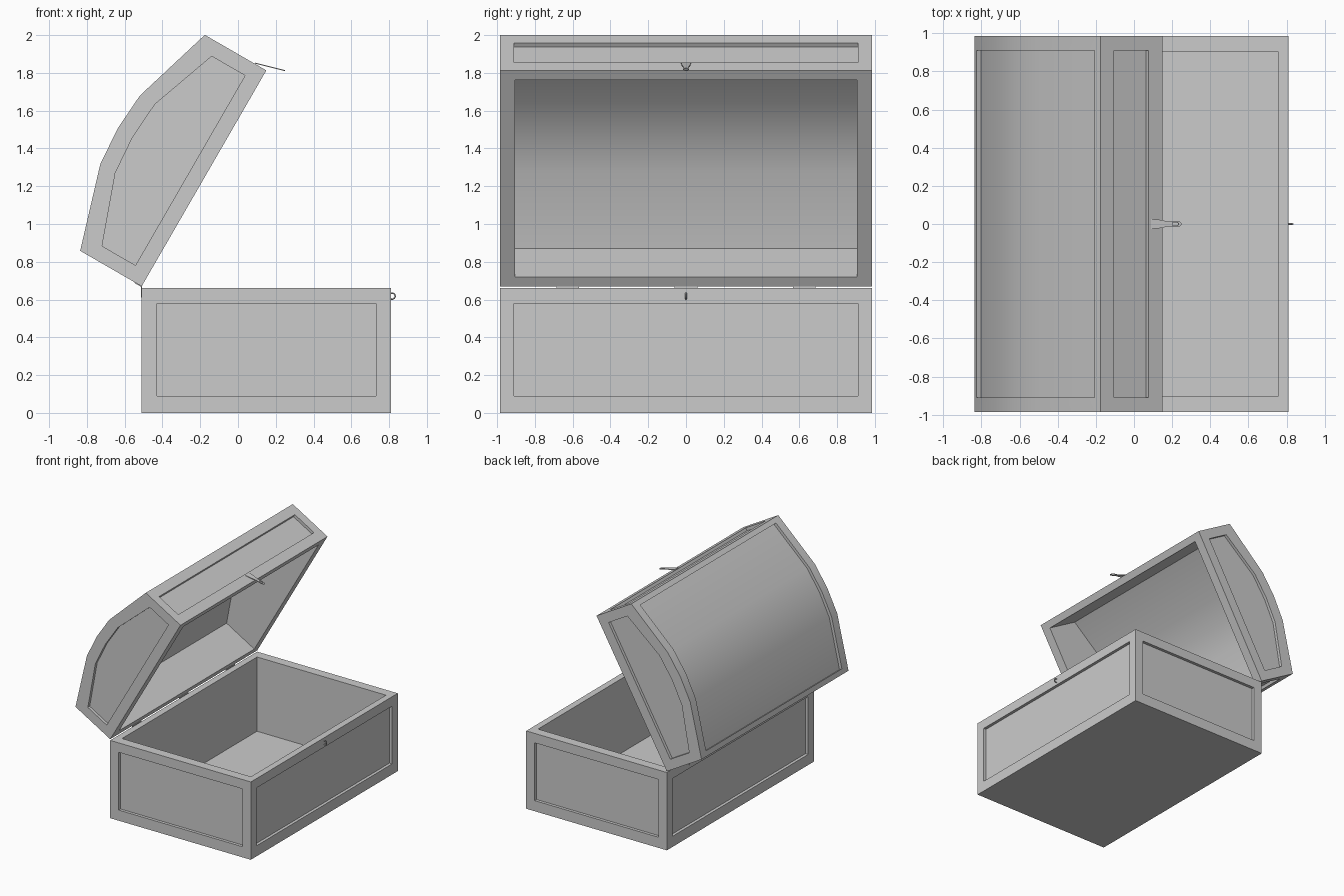
import bpy, bmesh, math
from mathutils import Matrix

cube = bpy.data.objects.get("Cube")
if cube:
    bpy.data.objects.remove(cube, do_unlink=True)

grey = bpy.data.materials.new("plain_grey")
grey.use_nodes = True
GREY = (0.6, 0.6, 0.6, 1)
grey.diffuse_color = GREY
grey.node_tree.nodes["Principled BSDF"].inputs["Base Color"].default_value = GREY

HALF = 0.985      # half the chest's length
WIDTH = 1.32
PANEL = 0.91      # half-length of the long sunken panels
DEPTH = 0.025     # how far panels are sunk
BODY = Matrix.Identity(4)
LID = Matrix.Translation((-0.51, 0, 0.67)) @ Matrix.Rotation(math.radians(-60), 4, 'Y')


def prism(name, profile, y0, y1, frame=BODY):
    """Extrude an x-z profile along y."""
    bm = bmesh.new()
    face = bm.faces.new([bm.verts.new((x, y0, z)) for x, z in profile])
    grown = bmesh.ops.extrude_face_region(bm, geom=[face])["geom"]
    verts = [v for v in grown if isinstance(v, bmesh.types.BMVert)]
    bmesh.ops.translate(bm, vec=(0, y1 - y0, 0), verts=verts)
    bmesh.ops.recalc_face_normals(bm, faces=bm.faces)
    bm.transform(frame)
    mesh = bpy.data.meshes.new(name)
    bm.to_mesh(mesh)
    bm.free()
    mesh.materials.append(grey)
    obj = bpy.data.objects.new(name, mesh)
    bpy.context.collection.objects.link(obj)
    return obj


def rect(x0, x1, z0, z1):
    return [(x0, z0), (x1, z0), (x1, z1), (x0, z1)]


def activate(obj):
    bpy.ops.object.select_all(action='DESELECT')
    obj.select_set(True)
    bpy.context.view_layer.objects.active = obj


def carve(obj, cuts, frame=BODY):
    """Subtract a list of (profile, y0, y1) prisms, then shade."""
    activate(obj)
    for profile, y0, y1 in cuts:
        cutter = prism("cutter", profile, y0, y1, frame)
        cutter.hide_render = True
        mod = obj.modifiers.new("cut", 'BOOLEAN')
        mod.operation = 'DIFFERENCE'
        mod.solver = 'EXACT'
        mod.object = cutter
        bpy.ops.object.modifier_apply(modifier=mod.name)
        bpy.data.objects.remove(cutter, do_unlink=True)
    bpy.ops.object.shade_smooth_by_angle(angle=math.radians(30))


def end_cuts(profile):
    """The same sunken panel on both ends."""
    return [(profile, -HALF - 0.1, -HALF + DEPTH), (profile, HALF - DEPTH, HALF + 0.1)]


# Chest body: open box with a sunken panel on each side
x0, x1, top = -0.51, 0.81, 0.66
body = prism("chest_body", rect(x0, x1, 0, top), -HALF, HALF)
carve(body, [
    (rect(x0 + 0.055, x1 - 0.055, 0.03, top + 0.2), -0.905, 0.905),
    (rect(x1 - DEPTH, x1 + 0.1, 0.09, 0.58), -PANEL, PANEL),
    (rect(x0 - 0.1, x0 + DEPTH, 0.09, 0.58), -PANEL, PANEL),
] + end_cuts(rect(x0 + 0.08, x1 - 0.08, 0.09, 0.58)))


# Lid: hollow arched prism, tipped back about the hinge line
def arch(margin, shoulder, drop):
    """Arched lid profile, inset at the ends and lowered at the crown."""
    return [(margin, shoulder), (0.45, 0.513 - drop), (0.66, 0.528 - drop),
            (0.87, 0.513 - drop), (WIDTH - margin, shoulder)]


def closed(curve, z):
    return curve + [(curve[-1][0], z), (curve[0][0], z)]


lid = prism("lid", closed(arch(0, 0.376, 0), 0), -HALF, HALF, LID)
carve(lid, [
    (closed(arch(0.058, 0.3, 0.075), -0.1), -0.905, 0.905),
    (closed(arch(0.042, 0.363, DEPTH), 0.7), -PANEL, PANEL),
    (rect(WIDTH - DEPTH, WIDTH + 0.1, 0.085, 0.293), -PANEL, PANEL),
    (rect(-0.1, DEPTH, 0.085, 0.293), -PANEL, PANEL),
] + end_cuts(closed(arch(0.08, 0.288, 0.092), 0.084)), LID)

# Hinges: a thin leaf on the body and one on the lid
for label, y in (("right", -0.627), ("middle", 0), ("left", 0.627)):
    prism(label + "_hinge_body_leaf", rect(x0 - 0.003, x0 + 0.002, 0.61, 0.672), y - 0.06, y + 0.06)
    prism(label + "_hinge_lid_leaf", rect(-0.004, 0.001, -0.003, 0.042), y - 0.06, y + 0.06, LID)

# Hasp: flat tapering tongue with a slot, hanging from the lid
half = [(0, 0.026), (0.05, 0.022), (0.095, 0.012), (0.135, 0.016), (0.155, 0.012), (0.164, 0.004)]
slot = [(0.115, 0.006), (0.12, 0.009), (0.14, 0.009), (0.147, 0.005)]
curve = bpy.data.curves.new("hasp", 'CURVE')
curve.dimensions = '2D'
curve.fill_mode = 'BOTH'
curve.extrude = 0.0025
for side in (half, slot):
    loop = side + [(x, -y) for x, y in reversed(side)]
    spline = curve.splines.new('POLY')
    spline.points.add(len(loop) - 1)
    for point, (x, y) in zip(spline.points, loop):
        point.co = (x, y, 0, 1)
    spline.use_cyclic_u = True
curve.materials.append(grey)
hasp = bpy.data.objects.new("hasp", curve)
bpy.context.collection.objects.link(hasp)
hasp.location = (0.089, 0, 1.852)
hasp.rotation_euler = (0, math.radians(14), 0)
activate(hasp)
bpy.ops.object.convert(target='MESH')

# Staple: small ring on the body front
bpy.ops.mesh.primitive_torus_add(location=(x1 + 0.006, 0, 0.618), rotation=(math.pi / 2, 0, 0),
                                 major_radius=0.016, minor_radius=0.004,
                                 major_segments=16, minor_segments=8)
staple = bpy.context.object
staple.name = "staple"
staple.data.materials.append(grey)
bpy.ops.object.shade_smooth_by_angle()
